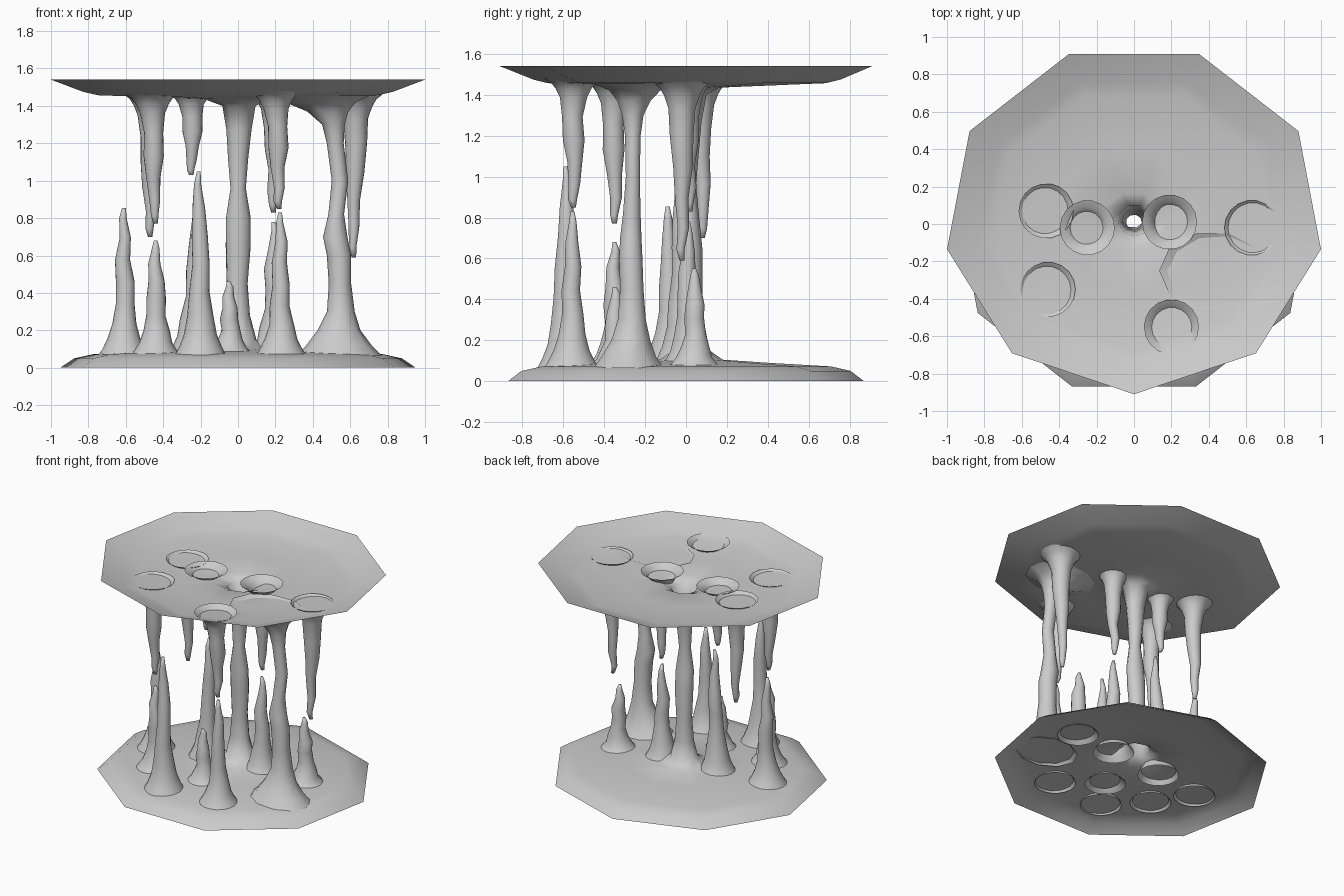
import bpy, bmesh, math, random
random.seed(4)


def loft(name, rings, n, close_end=False):
    """Skin elliptical rings (z, cx, cy, rx, ry, phase in degrees)."""
    bm = bmesh.new()
    loops = []
    for z, cx, cy, rx, ry, ph in rings:
        loop = []
        for k in range(n):
            a = math.radians(ph) + 2 * math.pi * k / n
            loop.append(bm.verts.new((cx + rx * math.cos(a), cy + ry * math.sin(a), z)))
        loops.append(loop)
    for a, b in zip(loops, loops[1:]):
        for k in range(n):
            j = (k + 1) % n
            bm.faces.new((a[k], a[j], b[j], b[k]))
    if close_end:
        bm.faces.new(loops[-1])
    bmesh.ops.recalc_face_normals(bm, faces=bm.faces[:])
    me = bpy.data.meshes.new(name)
    bm.to_mesh(me)
    bm.free()
    for p in me.polygons:
        p.use_smooth = True
    ob = bpy.data.objects.new(name, me)
    bpy.context.collection.objects.link(ob)
    return ob


def spike(name, base, tip, profile):
    """Tapering spike open at its base; profile is (fraction of length, radius)."""
    rings = []
    for t, r in profile:
        j = 0.008 if 0.2 < t < 0.95 else 0
        c = [base[i] + (tip[i] - base[i]) * t + random.uniform(-j, j) for i in range(2)]
        z = base[2] + (tip[2] - base[2]) * t
        f = random.uniform(0.92, 1.08) if j else 1
        rings.append((z, c[0], c[1], r * f, r * f, 0))
    loft(name, rings, 18, True)


# Floor, central hollow column and ceiling in one nine-sided surface
shell = [
    (0.0, 0, -0.027, 0.965, 0.897, 90),
    (0.05, 0, -0.025, 0.89, 0.83, 90),
    (0.072, 0, -0.02, 0.79, 0.73, 90),
    (0.09, 0, 0.0, 0.42, 0.40, 90),
    (0.105, 0, 0.02, 0.18, 0.16, 90),
    (0.15, 0, 0.025, 0.10, 0.09, 90),
    (0.28, -0.005, 0.03, 0.07, 0.06, 90),
    (0.45, -0.005, 0.03, 0.057, 0.05, 88),
    (0.65, 0, 0.025, 0.068, 0.055, 85),
    (0.80, 0, 0.015, 0.068, 0.05, 81),
    (0.96, 0, 0.01, 0.042, 0.04, 77),
    (1.12, 0.0, 0.015, 0.055, 0.05, 73),
    (1.27, 0.005, 0.02, 0.068, 0.06, 70),
    (1.40, 0.005, 0.02, 0.09, 0.085, 70),
    (1.435, 0, 0.02, 0.18, 0.15, 70),
    (1.445, 0, 0.02, 0.42, 0.40, 70),
    (1.457, 0, 0.025, 0.76, 0.70, 70),
    (1.475, 0, 0.028, 0.84, 0.775, 70),
    (1.54, 0, 0.028, 1.015, 0.938, 70),
]
loft("cave_floor_and_ceiling", shell, 9)

# Large side column joining floor and ceiling
column = [
    (0.065, 0.54, -0.28, 0.23, 0.18, 0),
    (0.12, 0.54, -0.28, 0.175, 0.14, 0),
    (0.20, 0.54, -0.27, 0.115, 0.10, 0),
    (0.30, 0.55, -0.265, 0.074, 0.072, 0),
    (0.45, 0.545, -0.265, 0.06, 0.06, 0),
    (0.60, 0.54, -0.27, 0.065, 0.06, 0),
    (0.70, 0.52, -0.27, 0.065, 0.055, 0),
    (0.82, 0.525, -0.265, 0.042, 0.045, 0),
    (1.00, 0.545, -0.26, 0.044, 0.036, 0),
    (1.20, 0.52, -0.26, 0.045, 0.04, 0),
    (1.30, 0.51, -0.26, 0.06, 0.055, 0),
    (1.37, 0.48, -0.255, 0.11, 0.085, 0),
    (1.42, 0.44, -0.25, 0.19, 0.13, 0),
    (1.455, 0.42, -0.25, 0.285, 0.21, 0),
]
loft("side_column", column, 10)

# Stalactites: rim centre and height, tip position
hang = [(0, .147), (.035, .11), (.08, .088), (.15, .067), (.3, .055), (.48, .05),
        (.65, .036), (.82, .029), (.94, .021), (1, .012)]
for i, (b, t) in enumerate([
    ((-.47, .07, 1.465), (-.47, .08, .70)),
    ((-.25, -.02, 1.475), (-.25, -.02, 1.03)),
    ((.19, .01, 1.48), (.19, .02, .83)),
    ((.63, -.02, 1.465), (.62, -.02, .59)),
    ((-.46, -.35, 1.465), (-.44, -.35, .77)),
    ((.20, -.55, 1.48), (.22, -.55, .85)),
]):
    spike(f"stalactite_{i + 1}", b, t, hang)

# Stalagmites: base centre, tip position
rise = [(0, .142), (.05, .115), (.12, .088), (.22, .067), (.35, .054), (.5, .049),
        (.65, .043), (.8, .032), (.93, .02), (1, .01)]
for i, (b, t) in enumerate([
    ((-.61, -.09), (-.61, -.09, .855)),
    ((-.44, -.35), (-.44, -.35, .68)),
    ((-.20, -.59), (-.21, -.59, 1.05)),
    ((-.04, -.35), (-.05, -.35, .46)),
    ((.23, -.56), (.225, -.555, .83)),
    ((.53, .04), (.52, .04, .55)),
    ((.19, .01), (.19, .01, .78)),
    ((-.24, -.03), (-.215, -.03, .98)),
]):
    spike(f"stalagmite_{i + 1}", (*b, .06), t, rise)
